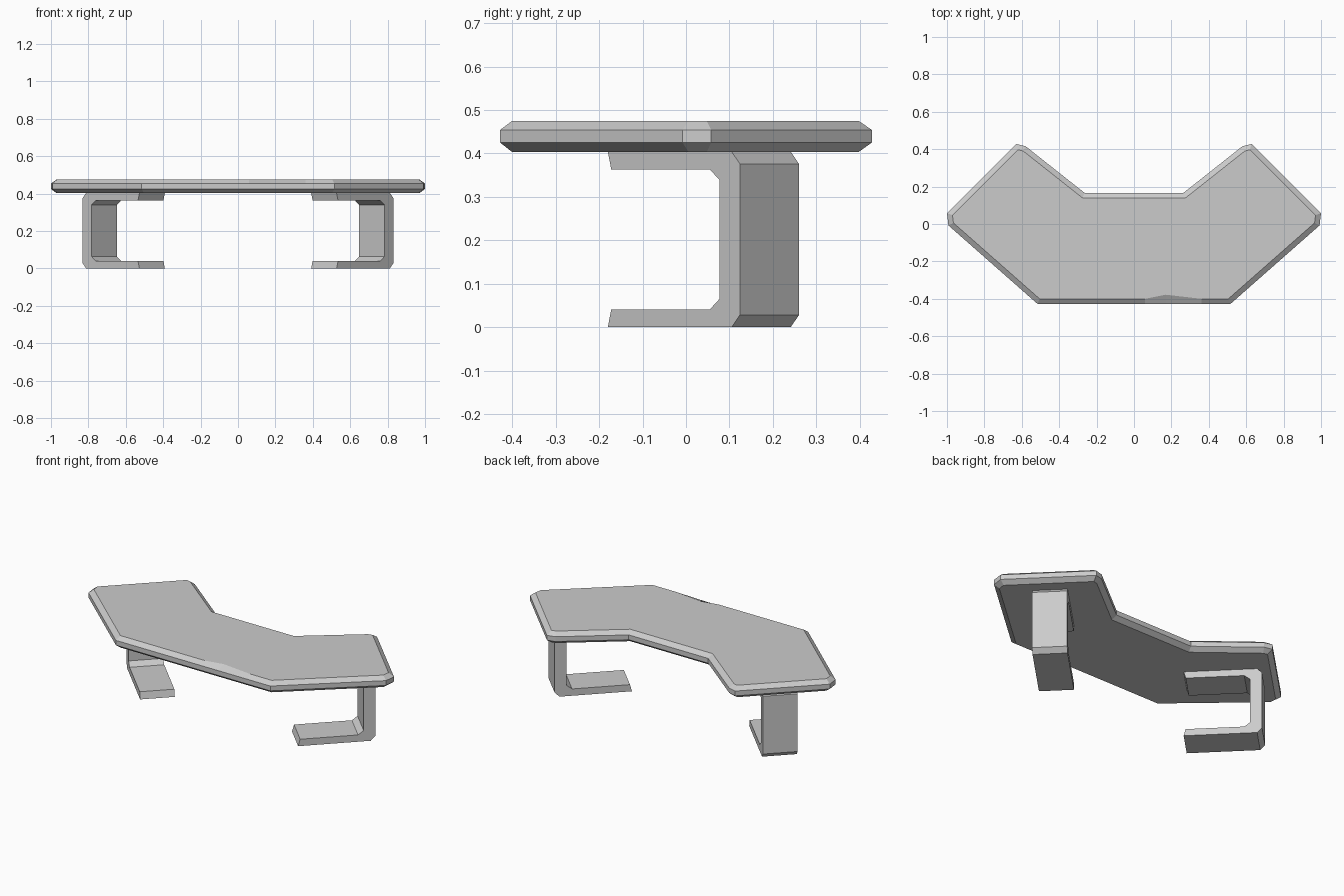
import bpy, bmesh
from mathutils import Vector

if "Cube" in bpy.data.objects:
    bpy.data.objects.remove(bpy.data.objects["Cube"])


def finish(bm, name):
    bmesh.ops.recalc_face_normals(bm, faces=bm.faces)
    me = bpy.data.meshes.new(name)
    bm.to_mesh(me)
    bm.free()
    ob = bpy.data.objects.new(name, me)
    bpy.context.collection.objects.link(ob)
    return ob


def loft(rings, name):
    """Closed solid through equally long rings of 3D points."""
    bm = bmesh.new()
    loops = [[bm.verts.new(p) for p in r] for r in rings]
    n = len(loops[0])
    for a, b in zip(loops, loops[1:]):
        for i in range(n):
            j = (i + 1) % n
            bm.faces.new((a[i], a[j], b[j], b[i]))
    bm.faces.new(loops[0][::-1])
    bm.faces.new(loops[-1])
    return finish(bm, name)


def inset(points, dist):
    """Mitred inward offset of a counter-clockwise outline."""
    out = []
    for i, p in enumerate(points):
        a = (p - points[i - 1]).normalized()
        b = (points[(i + 1) % len(points)] - p).normalized()
        na, nb = Vector((-a.y, a.x)), Vector((-b.y, b.x))
        out.append(p + (na + nb) * dist / (1 + na.dot(nb)))
    return out


# Table top: winged outline with chamfered rim and a small worn chip at the front
half = [(0.515, -0.428), (0.992, -0.008), (1.0, 0.058), (0.628, 0.428),
        (0.58, 0.416), (0.265, 0.167)]
outline = [Vector(p) for p in half + [(-x, y) for x, y in reversed(half)]]
chip = len(outline) + 1
outline += [Vector((x, -0.428)) for x in (0.06, 0.17, 0.36)]

rings = []
for z, d in ((0.403, 0.028), (0.425, 0), (0.454, 0), (0.475, 0.028)):
    pts = inset(outline, d) if d else [p.copy() for p in outline]
    if z > 0.47:
        pts[chip].y += 0.022
    rings.append([(p.x, p.y, z) for p in pts])
loft(rings, "table_top")

# Legs: C-shaped profile (run along the diagonal, height), extruded across it
H = 0.404
lower = [(0.008, 0.041), (0.0, 0.0), (0.285, 0.0), (0.304, 0.028)]
inner = [(0.257, 0.065), (0.235, 0.041)]
flip = lambda pts: [(t, H - z) for t, z in reversed(pts)]
profile = lower + flip(lower) + flip(inner) + inner

near = [(0.527 + t, -0.18 + t, z) for t, z in profile]
far = [(x - 0.136, y + 0.136, z) for x, y, z in near]
legs = loft([near, far], "legs")
mirror = legs.modifiers.new("mirror", 'MIRROR')
mirror.use_axis[0] = True
